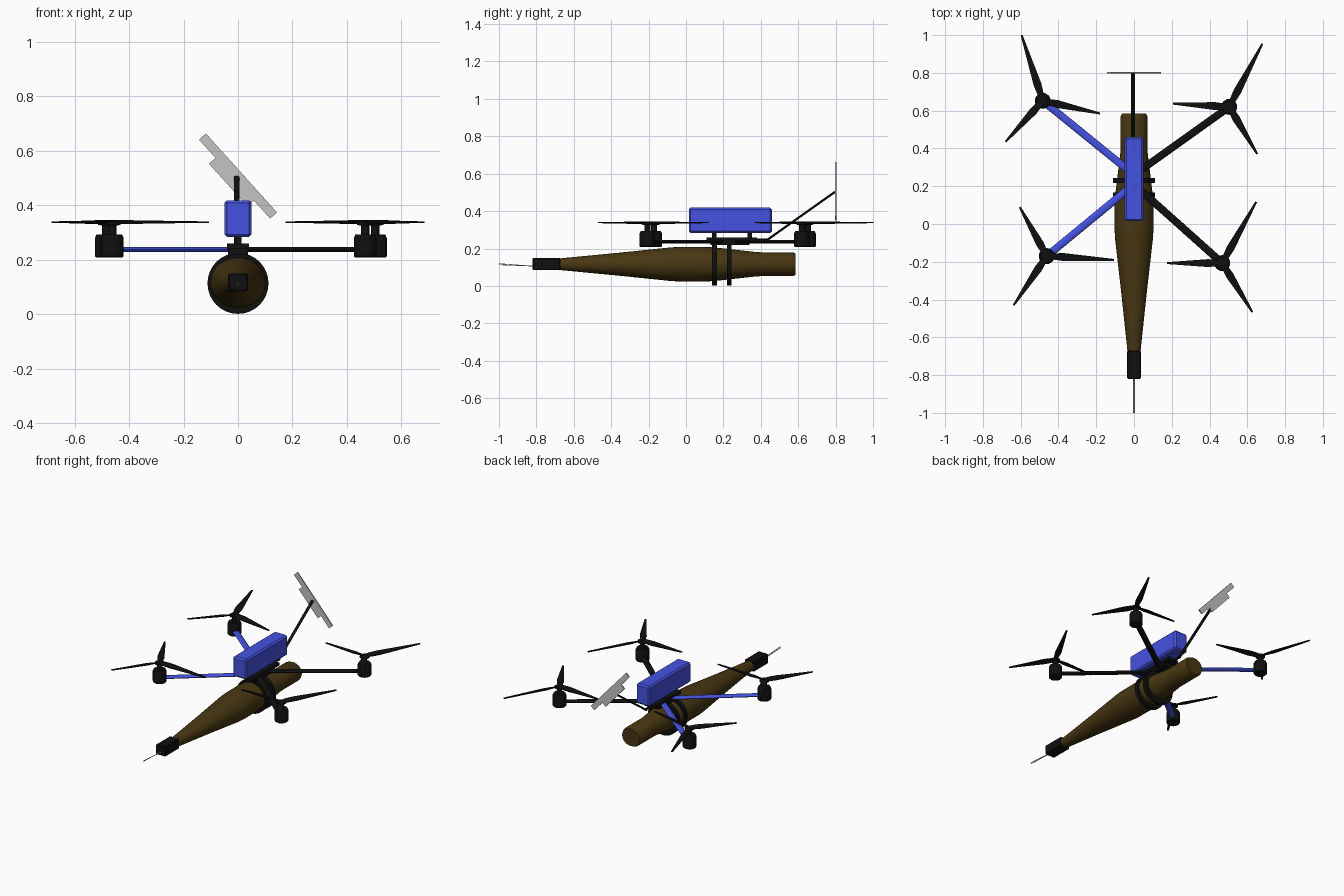
import bpy, bmesh, math
from mathutils import Vector, Matrix

cube = bpy.data.objects.get("Cube")
if cube:
    bpy.data.objects.remove(cube, do_unlink=True)


def material(name, rgb):
    m = bpy.data.materials.new(name)
    m.use_nodes = True
    m.diffuse_color = (*rgb, 1)
    bsdf = m.node_tree.nodes["Principled BSDF"]
    bsdf.inputs["Base Color"].default_value = (*rgb, 1)
    bsdf.inputs["Roughness"].default_value = 0.6
    return m


BLACK = material("black plastic", (0.005, 0.005, 0.005))
BLUE = material("blue", (0.06, 0.085, 0.75))
BROWN = material("olive brown", (0.065, 0.038, 0.006))
GREY = material("light grey metal", (0.55, 0.55, 0.55))


def finish(name, bm, mat, smooth=True):
    bmesh.ops.recalc_face_normals(bm, faces=bm.faces)
    mesh = bpy.data.meshes.new(name)
    bm.to_mesh(mesh)
    bm.free()
    mesh.materials.append(mat)
    ob = bpy.data.objects.new(name, mesh)
    bpy.context.collection.objects.link(ob)
    if smooth:
        bpy.ops.object.select_all(action='DESELECT')
        ob.select_set(True)
        bpy.context.view_layer.objects.active = ob
        bpy.ops.object.shade_smooth_by_angle(angle=math.radians(35))
    return ob


def box(name, lo, hi, mat, bevel=0.0):
    lo, hi = Vector(lo), Vector(hi)
    bm = bmesh.new()
    bmesh.ops.create_cube(bm, size=1)
    for v in bm.verts:
        v.co = (lo + hi) / 2 + v.co * (hi - lo)
    if bevel:
        bmesh.ops.bevel(bm, geom=bm.edges[:], offset=bevel, segments=1, affect='EDGES')
    return finish(name, bm, mat, False)


def lathe(name, profile, centre, axis, mat, squash=(1, 1), sides=32):
    """Closed surface of revolution: profile holds (distance along axis, radius)."""
    bm = bmesh.new()
    rings = []
    for d, r in profile:
        rings.append([bm.verts.new((r * math.cos(math.tau * i / sides) * squash[0],
                                    r * math.sin(math.tau * i / sides) * squash[1], d))
                      for i in range(sides)])
    for a, b in zip(rings, rings[1:]):
        for i in range(sides):
            j = (i + 1) % sides
            bm.faces.new((a[i], a[j], b[j], b[i]))
    bm.faces.new(rings[0])
    bm.faces.new(rings[-1])
    if axis == 'Y':   # local x stays x, local z becomes y
        bm.transform(Matrix.Rotation(-math.pi / 2, 4, 'X'))
    bm.transform(Matrix.Translation(centre))
    return finish(name, bm, mat)


def bar(name, a, b, width, height, mat, sides=16):
    """Elliptical bar from a to b, width measured sideways."""
    a, b = Vector(a), Vector(b)
    along = (b - a).normalized()
    side = along.cross(Vector((0, 0, 1))).normalized()
    up = side.cross(along)
    bm = bmesh.new()
    rings = [[bm.verts.new(p + side * (width / 2 * math.cos(math.tau * i / sides))
                           + up * (height / 2 * math.sin(math.tau * i / sides)))
              for i in range(sides)] for p in (a, b)]
    for i in range(sides):
        j = (i + 1) % sides
        bm.faces.new((rings[0][i], rings[0][j], rings[1][j], rings[1][i]))
    for ring in rings:
        bm.faces.new(ring)
    return finish(name, bm, mat)


def blade(name, hub, tip):
    """Flat tapered blade, broad near the root and slightly pitched there."""
    hub, tip = Vector(hub), Vector(tip)
    span = tip - hub
    side = Vector((-span.y, span.x, 0)).normalized()
    bm = bmesh.new()
    rings = []
    for t, w, pitch in ((0, .02, .004), (.12, .034, .005), (.25, .042, .004),
                        (.6, .027, .002), (1, .01, 0)):
        p = hub + span * t
        lift = Vector((0, 0, pitch))
        thick = Vector((0, 0, .0025))
        left, right = p + side * w / 2 + lift, p - side * w / 2 - lift
        rings.append([bm.verts.new(c) for c in
                      (left + thick, right + thick, right - thick, left - thick)])
    for a, b in zip(rings, rings[1:]):
        for i in range(4):
            j = (i + 1) % 4
            bm.faces.new((a[i], a[j], b[j], b[i]))
    bm.faces.new(rings[0])
    bm.faces.new(rings[-1])
    return finish(name, bm, BLACK)


# Long tapered body, slung under the frame
AXIS_Z = 0.116
lathe("body", [(-.68, .034), (-.36, .068), (-.08, .1), (-.03, .103), (.1, .103), (.15, .1),
               (.37, .073), (.4, .071), (.57, .071), (.585, .064)],
      (0, 0, AXIS_Z), 'Y', BROWN, squash=(1, .9))

# Nose block and its two thin wires
box("nose_block", (-.036, -.82, .084), (.036, -.67, .15), BLACK, .005)
for side in (-1, 1):
    bar("nose_wire", (.002 * side, -.82, .106), (.002 * side, -1, .116 + .003 * side),
        .004, .004, GREY, 6)

# Straps around the body
for y in (.153, .231):
    lathe("strap", [(y - .013, .106), (y - .013, .112), (y + .013, .112), (y + .013, .106)],
          (0, 0, AXIS_Z - .003), 'Y', BLACK)

# Central frame and battery
box("lower_plate", (-.037, .13, .218), (.037, .34, .24), BLACK)
box("upper_plate", (-.04, .11, .24), (.04, .38, .26), BLACK)
for y in (.15, .34):
    box("battery_post", (-.012, y - .012, .25), (.012, y + .012, .29), BLACK)
box("battery", (-.05, .015, .283), (.05, .46, .418), BLUE, .01)

# Arms, motors and three-bladed propellers: hub, arm start, blade tips
ROTORS = {
    "rear_right": ((-.483, .652), .26, BLUE, ((-.595, 1), (-.18, .585), (-.68, .435))),
    "rear_left": ((.504, .62), .26, BLACK, ((.68, .955), (.207, .637), (.653, .37))),
    "front_right": ((-.462, -.17), .21, BLUE, ((-.605, .09), (-.106, -.19), (-.637, -.43))),
    "front_left": ((.467, -.207), .21, BLACK, ((.647, .117), (.175, -.207), (.627, -.467))),
}
for name, ((x, y), start, mat, tips) in ROTORS.items():
    bar(name + "_arm", (0, start, .237), (x, y, .237), .04, .018, mat)
    lathe(name + "_motor", [(.208, .038), (.213, .042), (.28, .042), (.293, .036)],
          (x, y, 0), 'Z', BLACK, sides=24)
    lathe(name + "_hub", [(.285, .016), (.325, .016), (.328, .03), (.338, .03), (.343, .012)],
          (x, y, 0), 'Z', BLACK, sides=20)
    for tip in tips:
        blade(name + "_blade", (x, y, .338), (*tip, .338))

# Slanted mast carrying the tilted antenna panel
bar("mast_base", (-.005, .36, .247), (-.005, .44, .247), .02, .012, BLACK)
bar("mast", (-.005, .43, .243), (-.005, .797, .503), .02, .012, BLACK)
tilt = Matrix.Translation((0, .8, .507)) @ Matrix.Rotation(math.radians(48), 4, 'Y')
for name, length, offset in (("antenna_long", .39, 0), ("antenna_short", .21, -.032)):
    bar_ob = box(name, (-length / 2, -.004, offset - .017), (length / 2, .004, offset + .017), GREY)
    bar_ob.data.transform(tilt)
